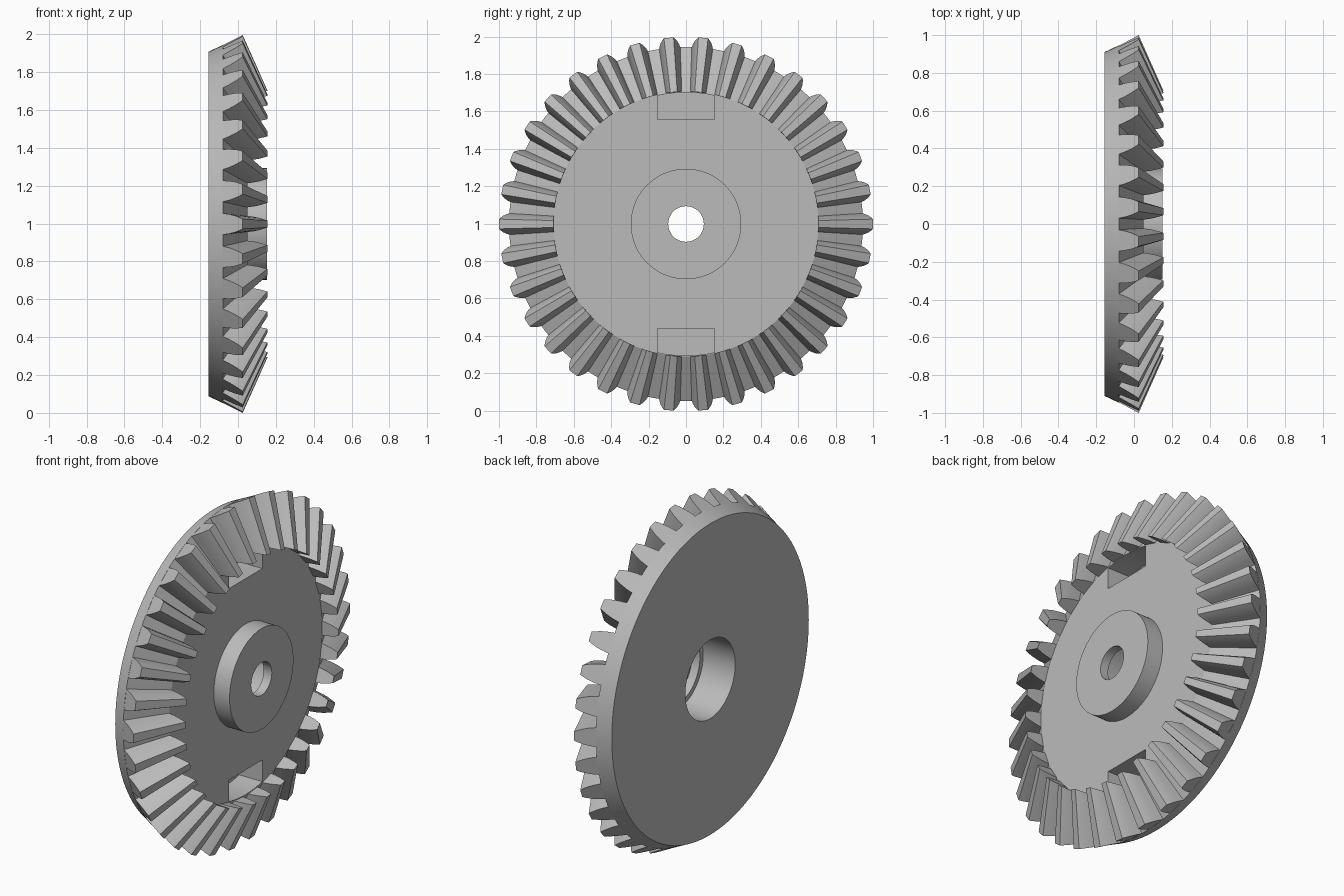
import bpy, bmesh
from math import pi, sin, cos, asin, radians

cube = bpy.data.objects.get("Cube")
if cube:
    bpy.data.objects.remove(cube)

TEETH = 34
CENTRE_Z = 0.998
PITCH = 2 * pi / TEETH

grey = bpy.data.materials.new("plain grey")
grey.use_nodes = True
COLOUR = (0.5, 0.5, 0.5, 1)
grey.diffuse_color = COLOUR
grey.node_tree.nodes["Principled BSDF"].inputs["Base Color"].default_value = COLOUR


def polar(x, r, a):
    """Point at axial position x, radius r and angle a round the x axis."""
    return (x, r * cos(a), r * sin(a))


def make_object(name, bm):
    bmesh.ops.recalc_face_normals(bm, faces=bm.faces)
    mesh = bpy.data.meshes.new(name)
    bm.to_mesh(mesh)
    bm.free()
    mesh.materials.append(grey)
    obj = bpy.data.objects.new(name, mesh)
    obj.location.z = CENTRE_Z
    bpy.context.collection.objects.link(obj)
    return obj


def activate(obj):
    bpy.ops.object.select_all(action='DESELECT')
    obj.select_set(True)
    bpy.context.view_layer.objects.active = obj


def lathe(name, profile, steps):
    """Closed (x, radius) profile turned round the x axis."""
    bm = bmesh.new()
    rings = [[bm.verts.new(polar(x, r, 2 * pi * i / steps)) for x, r in profile]
             for i in range(steps)]
    n = len(profile)
    for i, ring in enumerate(rings):
        nxt = rings[(i + 1) % steps]
        for j in range(n):
            k = (j + 1) % n
            bm.faces.new((ring[j], ring[k], nxt[k], nxt[j]))
    return make_object(name, bm)


def prism(bm, front, back):
    """Solid between two matching outlines."""
    a = [bm.verts.new(p) for p in front]
    b = [bm.verts.new(p) for p in back]
    bm.faces.new(a)
    bm.faces.new(b[::-1])
    for i in range(len(a)):
        k = (i + 1) % len(a)
        bm.faces.new((a[i], b[i], b[k], a[k]))


# Gear body: back plate, conical rim, recessed face, raised hub, stepped bore
body = lathe("gear_body", [
    (-0.157, 0.23), (-0.157, 0.91), (-0.08, 0.946), (0.05, 0.708),
    (0.05, 0.295), (0.152, 0.295), (0.152, 0.095), (0.1, 0.095),
    (0.1, 0.2), (0.05, 0.2), (0.05, 0.23)], TEETH * 4)

# Two pockets in the face, square inside and rounded along the rim
bm = bmesh.new()
HALF, REACH = 0.153, 0.703
spread = asin(HALF / REACH)
for side in (1, -1):
    outline = [(-HALF, 0.56), (HALF, 0.56)]
    for i in range(9):
        a = spread * (1 - i / 4)
        outline.append((REACH * sin(a), REACH * cos(a)))
    prism(bm, [(0.09, y * side, z * side) for y, z in outline],
          [(-0.1, y * side, z * side) for y, z in outline])
pockets = make_object("pocket_cutter", bm)
pockets.hide_render = True
cut = body.modifiers.new("pockets", 'BOOLEAN')
cut.operation = 'DIFFERENCE'
cut.solver = 'EXACT'
cut.object = pockets
activate(body)
bpy.ops.object.modifier_apply(modifier=cut.name)
bpy.data.objects.remove(pockets)

# Tapered teeth: (height from root to tip, half angle) of one flank
FLANK = [(-0.05, 0.062), (0.0, 0.06), (0.3, 0.054), (0.6, 0.045),
         (0.85, 0.034), (1.0, 0.026)]
ENDS = [((-0.08, 0.946), (0.025, 1.0)), ((0.05, 0.708), (0.155, 0.708))]


def tooth_end(root, tip, angle):
    section = [(t, h) for t, h in FLANK] + [(t, -h) for t, h in FLANK[::-1]]
    return [polar(root[0] + (tip[0] - root[0]) * t,
                  root[1] + (tip[1] - root[1]) * t, angle + h)
            for t, h in section]


bm = bmesh.new()
for i in range(TEETH):
    prism(bm, *(tooth_end(root, tip, i * PITCH) for root, tip in ENDS))
teeth = make_object("gear_teeth", bm)

for obj in (body, teeth):
    activate(obj)
    bpy.ops.object.shade_smooth_by_angle(angle=radians(25))
